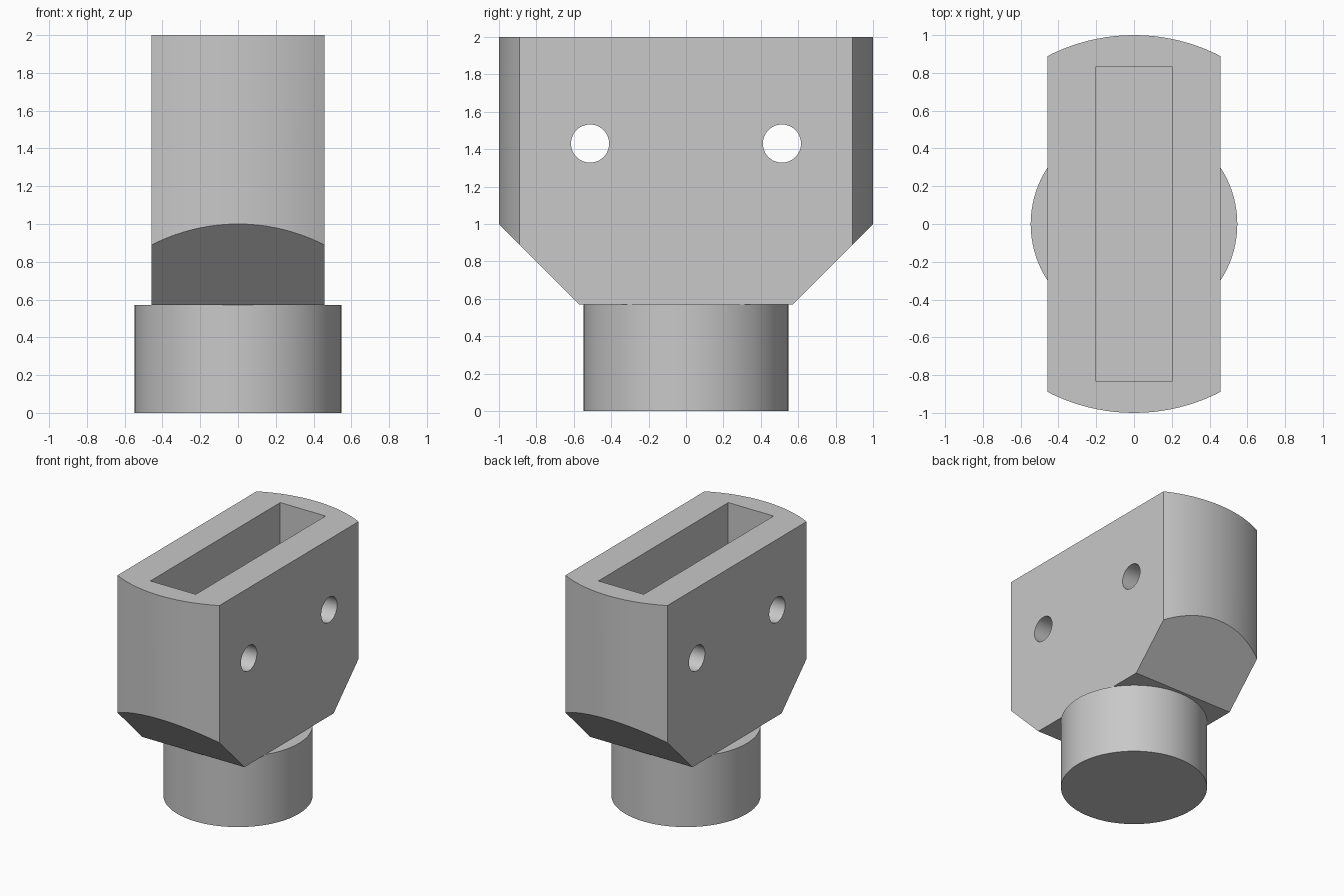
import bpy
import bmesh
import math

if "Cube" in bpy.data.objects:
    bpy.data.objects.remove(bpy.data.objects["Cube"], do_unlink=True)

HALF_WIDTH = 0.457
BASE_TOP = 0.57

grey = bpy.data.materials.new("light_grey")
grey.use_nodes = True
colour = (0.58, 0.58, 0.58, 1)
grey.diffuse_color = colour
grey.node_tree.nodes["Principled BSDF"].inputs["Base Color"].default_value = colour


def cylinder(name, radius, depth, location, sides, rotation=(0, 0, 0)):
    bpy.ops.mesh.primitive_cylinder_add(vertices=sides, radius=radius, depth=depth,
                                        location=location, rotation=rotation)
    obj = bpy.context.object
    obj.name = name
    obj.data.materials.append(grey)
    return obj


def box(name, size, location):
    bpy.ops.mesh.primitive_cube_add(size=1, location=location)
    obj = bpy.context.object
    obj.name = name
    obj.scale = size
    bpy.ops.object.transform_apply(location=False, rotation=False, scale=True)
    obj.data.materials.append(grey)
    return obj


def extrude_along_x(name, profile, half_width):
    bm = bmesh.new()
    face = bm.faces.new([bm.verts.new((-half_width, y, z)) for y, z in profile])
    new = bmesh.ops.extrude_face_region(bm, geom=[face])["geom"]
    verts = [v for v in new if isinstance(v, bmesh.types.BMVert)]
    bmesh.ops.translate(bm, verts=verts, vec=(2 * half_width, 0, 0))
    bmesh.ops.recalc_face_normals(bm, faces=bm.faces)
    mesh = bpy.data.meshes.new(name)
    bm.to_mesh(mesh)
    bm.free()
    obj = bpy.data.objects.new(name, mesh)
    bpy.context.collection.objects.link(obj)
    mesh.materials.append(grey)
    return obj


def cut(target, tool, operation):
    tool.hide_render = True
    bpy.context.view_layer.objects.active = target
    mod = target.modifiers.new("cut", 'BOOLEAN')
    mod.operation = operation
    mod.solver = 'EXACT'
    mod.object = tool
    bpy.ops.object.modifier_apply(modifier=mod.name)
    bpy.data.objects.remove(tool, do_unlink=True)


# Socket body: a round block with flat sides and sloped lower ends
right_half = [(BASE_TOP, BASE_TOP), (1.02, 1.02), (1.02, 2)]
profile = right_half + [(-y, z) for y, z in reversed(right_half)]
body = extrude_along_x("socket_body", profile, HALF_WIDTH)
cut(body, cylinder("round_ends", 1, 3, (0, 0, 1), 128), 'INTERSECT')

# Slot open at the top
cut(body, box("slot_cutter", (0.406, 1.66, 1.2), (0, 0, 1.6)), 'DIFFERENCE')

# Bolt holes through both sides
for side in (-1, 1):
    hole = cylinder("hole_cutter", 0.102, 2, (0, side * 0.513, 1.43), 48,
                    (0, math.pi / 2, 0))
    cut(body, hole, 'DIFFERENCE')

# Round peg below
peg = cylinder("round_peg", 0.547, BASE_TOP, (0, 0, BASE_TOP / 2), 96)

for obj in (body, peg):
    bpy.ops.object.select_all(action='DESELECT')
    obj.select_set(True)
    bpy.context.view_layer.objects.active = obj
    bpy.ops.object.shade_smooth_by_angle(angle=math.radians(30))
